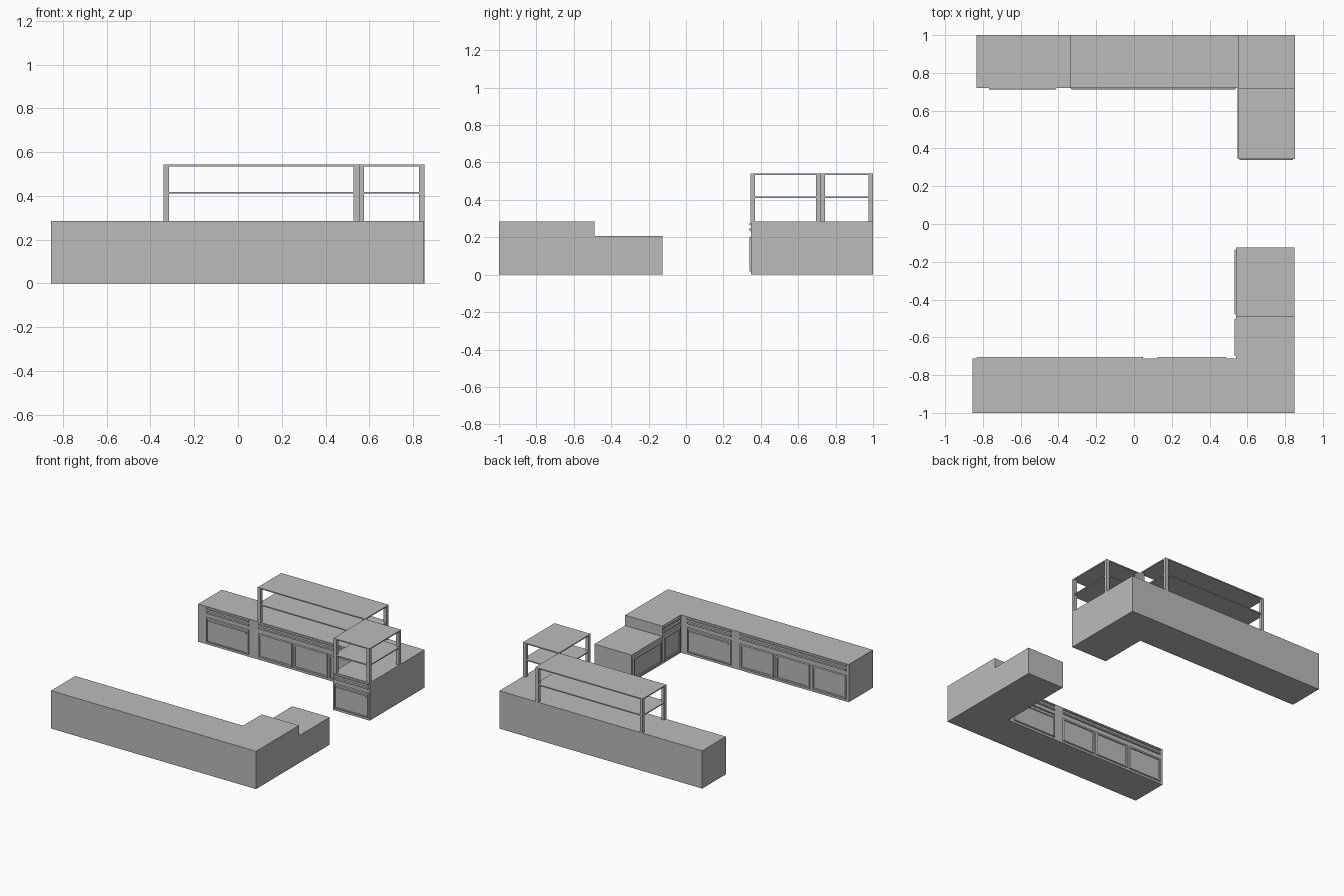
import bpy, bmesh
from mathutils import Matrix, Vector
from math import pi

cube = bpy.data.objects.get("Cube")
if cube:
    bpy.data.objects.remove(cube, do_unlink=True)

grey = bpy.data.materials.new("plain grey")
grey.use_nodes = True
GREY = (0.5, 0.5, 0.5, 1)
grey.diffuse_color = GREY
grey.node_tree.nodes["Principled BSDF"].inputs["Base Color"].default_value = GREY


def finish(name, bm):
    bmesh.ops.recalc_face_normals(bm, faces=bm.faces)
    me = bpy.data.meshes.new(name)
    bm.to_mesh(me)
    bm.free()
    me.materials.append(grey)
    ob = bpy.data.objects.new(name, me)
    bpy.context.collection.objects.link(ob)
    return ob


def add_box(bm, lo, hi):
    lo, hi = Vector(lo), Vector(hi)
    m = Matrix.Translation((lo + hi) / 2) @ Matrix.Diagonal((*(hi - lo), 1))
    return bmesh.ops.create_cube(bm, size=1, matrix=m)["verts"]


def prism(name, outline, height):
    bm = bmesh.new()
    f = bm.faces.new([bm.verts.new((x, y, 0)) for x, y in outline])
    top = bmesh.ops.extrude_face_region(bm, geom=[f])["geom"]
    bmesh.ops.translate(bm, vec=(0, 0, height),
                        verts=[v for v in top if isinstance(v, bmesh.types.BMVert)])
    return finish(name, bm)


def panel(name, place, u0, u1, z0, z1, rim=0.0, depth=0.009):
    """Chamfered front panel on a wall facing local -y, with optional sunken middle."""
    bm = bmesh.new()
    verts = add_box(bm, (u0, -depth, z0), (u1, 0.002, z1))
    bm.normal_update()
    front = min(bm.faces, key=lambda f: f.calc_center_median().y)
    edge = 0.004
    cu, cz = (u0 + u1) / 2, (z0 + z1) / 2
    for v in front.verts:
        v.co.x -= edge if v.co.x > cu else -edge
        v.co.z -= edge if v.co.z > cz else -edge
    if rim:
        bmesh.ops.inset_region(bm, faces=[front], thickness=rim, use_even_offset=True)
        bmesh.ops.inset_region(bm, faces=[front], thickness=0.002, depth=-0.006)
    bm.transform(place)
    return finish(name, bm)


def wall(x, y, angle):
    return Matrix.Translation((x, y, 0)) @ Matrix.Rotation(angle, 4, 'Z')


def strips(name, place, u0, u1):
    # Upper drawer rail and the handle rail below it
    panel(name + "_upper_rail", place, u0, u1, 0.262, 0.28)
    panel(name + "_lower_rail", place, u0, u1, 0.23, 0.25)


def drawer_unit(name, place, u0, u1):
    # Wide drawer front with a raised pull bar
    strips(name, place, u0, u1)
    panel(name + "_front", place, u0, u1, 0.015, 0.205, 0.008)
    panel(name + "_pull", place, u0 + 0.02, u1 - 0.02, 0.165, 0.185)


def shelf_rack(name, x0, x1, y0, y1):
    # Four posts, a middle shelf and a top shelf
    bm = bmesh.new()
    p = 0.024
    for x in (x0, x1 - p):
        for y in (y0, y1 - p):
            add_box(bm, (x, y, 0.283), (x + p, y + p, 0.536))
    for z in (0.41, 0.534):
        add_box(bm, (x0, y0, z), (x1, y1, z + 0.008))
    return finish(name, bm)


# Counter bodies
prism("front_counter", [(-0.855, -1), (0.85, -1), (0.85, -0.49), (0.54, -0.49),
                        (0.54, -0.712), (-0.855, -0.712)], 0.284)
prism("low_counter", [(0.54, -0.49), (0.85, -0.49), (0.85, -0.125), (0.54, -0.125)], 0.206)
prism("back_counter", [(-0.835, 1), (-0.835, 0.72), (0.548, 0.72), (0.548, 0.348),
                       (0.852, 0.348), (0.852, 1)], 0.284)

# Shelf racks standing on the back counter
shelf_rack("long_shelf_rack", -0.34, 0.552, 0.72, 1)
shelf_rack("short_shelf_rack", 0.552, 0.852, 0.345, 0.72)

# Back counter fronts
back = wall(0, 0.72, 0)
drawer_unit("back_drawer", back, -0.77, -0.41)
strips("back_doors", back, -0.335, 0.54)
for i, u in enumerate((-0.335, -0.04, 0.255)):
    panel(f"back_door_{i + 1}", back, u, u + 0.285, 0.015, 0.2, 0.012)
drawer_unit("end_drawer", wall(0.7, 0.348, 0), -0.145, 0.145)

# Front counter fronts, turned to face the aisle
front = wall(0, -0.712, pi)
drawer_unit("front_drawer", front, -0.49, -0.12)
strips("front_doors", front, -0.05, 0.835)
for i, u in enumerate((-0.05, 0.25, 0.55)):
    panel(f"front_door_{i + 1}", front, u, u + 0.285, 0.015, 0.2, 0.012)

# Short leg fronts
side = wall(0.54, 0, -pi / 2)
strips("corner", side, 0.5, 0.7)
panel("corner_door", side, 0.5, 0.7, 0.015, 0.2, 0.012)
panel("low_door", side, 0.135, 0.48, 0.015, 0.18, 0.012)
